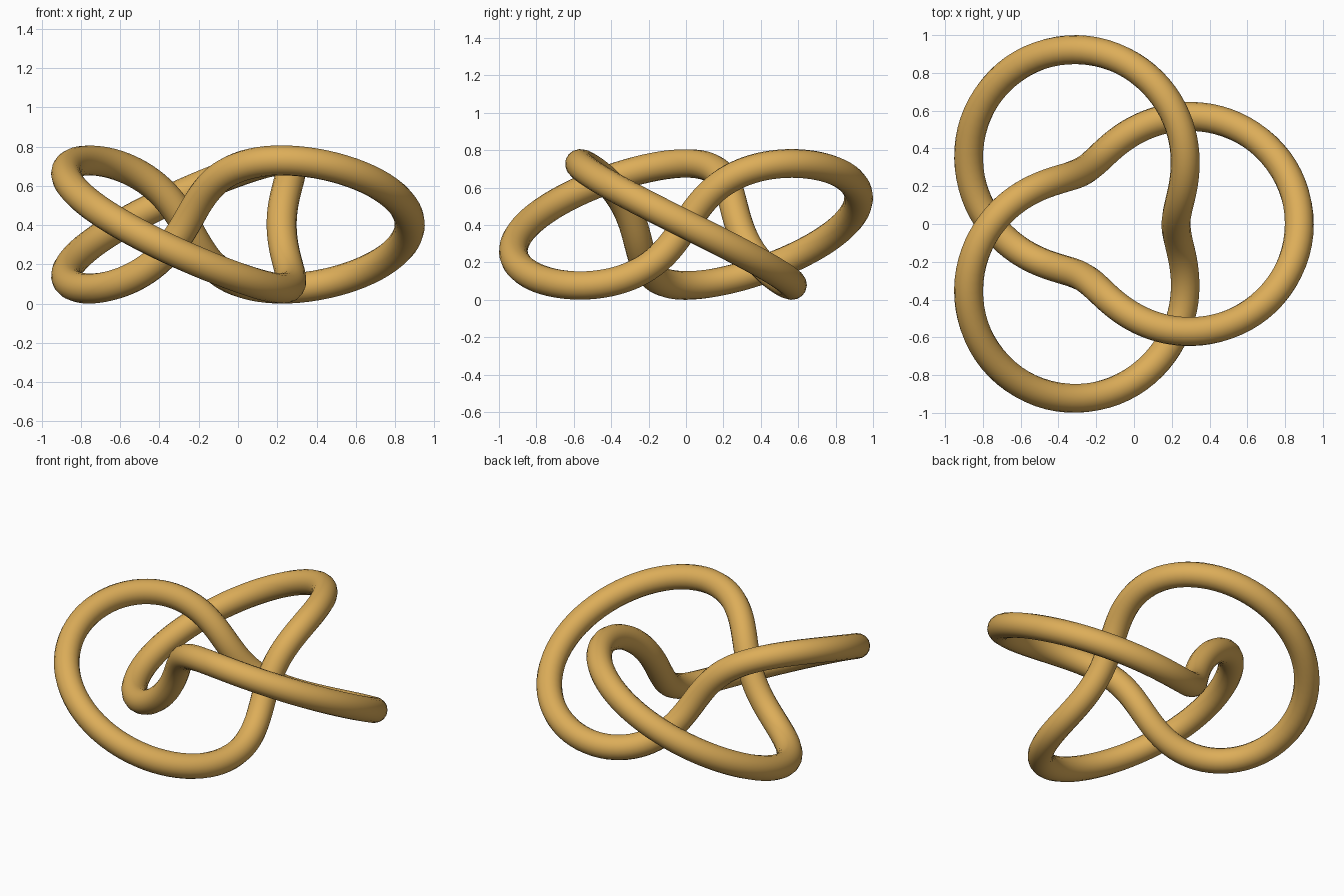
import bpy
from math import sin, cos, tau

cube = bpy.data.objects.get("Cube")
if cube:
    bpy.data.objects.remove(cube, do_unlink=True)

SCALE = 0.3264          # minor radius of the guiding torus
TUBE = 0.235 * SCALE    # radius of the rope
OFFSET = -0.104         # centres the bounding box on x
STEPS = 240

# Golden material
gold = bpy.data.materials.new("golden_tan")
gold.use_nodes = True
colour = (0.72, 0.42, 0.10, 1)
gold.diffuse_color = colour
gold.node_tree.nodes["Principled BSDF"].inputs["Base Color"].default_value = colour


def knot_point(t):
    """Point on a trefoil wound around a torus."""
    r = SCALE * (2 + cos(3 * t))
    return (r * cos(2 * t) + OFFSET, r * sin(2 * t),
            SCALE * (1 - sin(3 * t)) + TUBE)


# Closed path with a round bevel
curve = bpy.data.curves.new("trefoil_tube", "CURVE")
curve.dimensions = "3D"
curve.bevel_depth = TUBE
curve.bevel_resolution = 6
spline = curve.splines.new("POLY")
spline.points.add(STEPS - 1)
for i, point in enumerate(spline.points):
    point.co = (*knot_point(tau * i / STEPS), 1)
spline.use_cyclic_u = True
curve.materials.append(gold)

tube = bpy.data.objects.new("trefoil_tube", curve)
bpy.context.collection.objects.link(tube)

# Convert to a smooth mesh
bpy.ops.object.select_all(action="DESELECT")
tube.select_set(True)
bpy.context.view_layer.objects.active = tube
bpy.ops.object.convert(target="MESH")
bpy.ops.object.shade_smooth()
